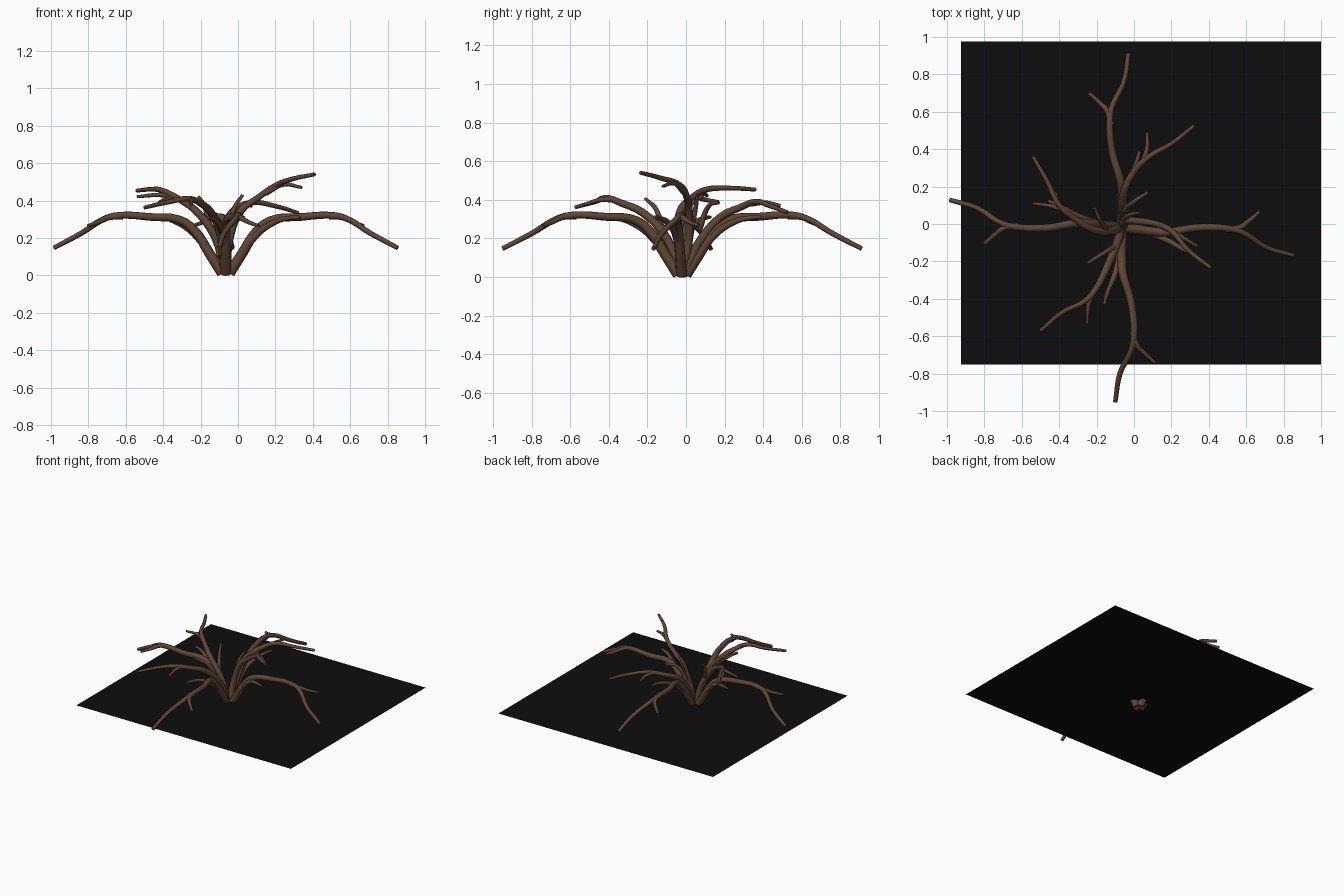
import bpy, math
from mathutils import Vector, Matrix

if "Cube" in bpy.data.objects:
    bpy.data.objects.remove(bpy.data.objects["Cube"])

def material(name, rgb):
    m = bpy.data.materials.new(name)
    m.diffuse_color = (*rgb, 1)
    m.use_nodes = True
    m.node_tree.nodes["Principled BSDF"].inputs["Base Color"].default_value = m.diffuse_color
    return m

BARK = material("brown bark", (0.115, 0.06, 0.038))
SOIL = material("black soil", (0.004, 0.004, 0.004))
CENTRE = Vector((-0.065, -0.02, 0))

def tube(name, pts, r0, r1, turn=None):
    """Tapered limb through pts; turn = degrees about the plant's centre."""
    if turn is not None:
        rot = Matrix.Rotation(math.radians(turn), 3, 'Z')
        pts = [rot @ Vector(p) + CENTRE for p in pts]
    cu = bpy.data.curves.new(name, 'CURVE')
    cu.dimensions = '3D'
    cu.bevel_depth = 1
    cu.bevel_resolution = 2
    cu.resolution_u = 5
    cu.use_fill_caps = True
    sp = cu.splines.new('BEZIER')
    sp.bezier_points.add(len(pts) - 1)
    for i, (b, p) in enumerate(zip(sp.bezier_points, pts)):
        b.co = p
        b.handle_left_type = b.handle_right_type = 'AUTO'
        b.radius = r0 + (r1 - r0) * i / (len(pts) - 1)
    cu.materials.append(BARK)
    ob = bpy.data.objects.new(name, cu)
    bpy.context.collection.objects.link(ob)
    bpy.ops.object.select_all(action='DESELECT')
    ob.select_set(True)
    bpy.context.view_layer.objects.active = ob
    bpy.ops.object.convert(target='MESH')
    bpy.ops.object.shade_smooth_by_angle(angle=math.radians(50))

# four big drooping limbs, each with an outer and an inner twig
for i, turn in enumerate((0, 83, 180, 263)):
    tube(f"main_limb_{i}", [(0, -.02, .012), (0, -.09, .12), (0, -.165, .235), (.005, -.24, .293),
         (.05, -.4, .312), (.065, -.57, .32), (.055, -.64, .305), (-.01, -.78, .225),
         (-.035, -.93, .147)], .029, .012, turn)
    tube(f"outer_twig_{i}", [(.06, -.55, .318), (.075, -.62, .31), (.12, -.67, .285),
         (.175, -.72, .265)], .019, .009, turn)
    tube(f"inner_twig_{i}", [(0, -.03, .03), (-.015, -.17, .22), (-.045, -.27, .285),
         (-.075, -.34, .305), (-.095, -.41, .31)], .022, .009, turn)

# four upright limbs, each different
tube("right_limb", [(-.06, -.02, .012), (-.045, .015, .2), (.02, .015, .35), (.1, .005, .41),
     (.19, -.03, .475), (.29, -.14, .515), (.41, -.235, .54)], .026, .01)
tube("left_limb", [(-.07, -.02, .012), (-.12, -.035, .2), (-.22, -.03, .34), (-.32, .03, .41),
     (-.4, .1, .452), (-.465, .23, .46), (-.54, .36, .453)], .026, .01)
tube("back_limb", [(-.06, -.01, .012), (-.06, .07, .18), (-.05, .18, .31), (0, .28, .36),
     (.08, .36, .39), (.2, .43, .37), (.32, .525, .335)], .026, .01)
tube("front_limb", [(-.07, -.03, .012), (-.09, -.1, .2), (-.14, -.22, .33), (-.2, -.34, .385),
     (-.26, -.41, .41), (-.38, -.47, .39), (-.5, -.57, .362)], .026, .01)

# small side twigs on the upright limbs
TWIGS = [
    [(.15, -.01, .44), (.24, -.06, .485), (.34, -.12, .47)],
    [(-.34, .05, .42), (-.42, .09, .43), (-.54, .11, .42)],
    [(-.34, .04, .42), (-.4, .1, .40), (-.42, .17, .39)],
    [(-.15, -.03, .26), (-.18, .02, .37), (-.21, .085, .42)],
    [(.05, .33, .38), (.07, .41, .385), (.07, .49, .37)],
    [(-.05, .07, .25), (0, .12, .37), (.075, .17, .385)],
    [(-.055, .02, .2), (-.02, .05, .36), (.025, .06, .43)],
    [(-.23, -.37, .4), (-.245, -.44, .4), (-.25, -.53, .375)],
    [(-.1, -.12, .24), (-.16, -.155, .35), (-.25, -.21, .405)],
]
for i, pts in enumerate(TWIGS):
    tube(f"side_twig_{i}", pts, .016, .008)

# flat square of soil the plant grows through
me = bpy.data.meshes.new("soil_sheet")
z = 0.043
me.from_pydata([(-.925, -.75, z), (1, -.75, z), (1, .975, z), (-.925, .975, z)], [], [(0, 1, 2, 3)])
me.materials.append(SOIL)
bpy.context.collection.objects.link(bpy.data.objects.new("soil_sheet", me))
